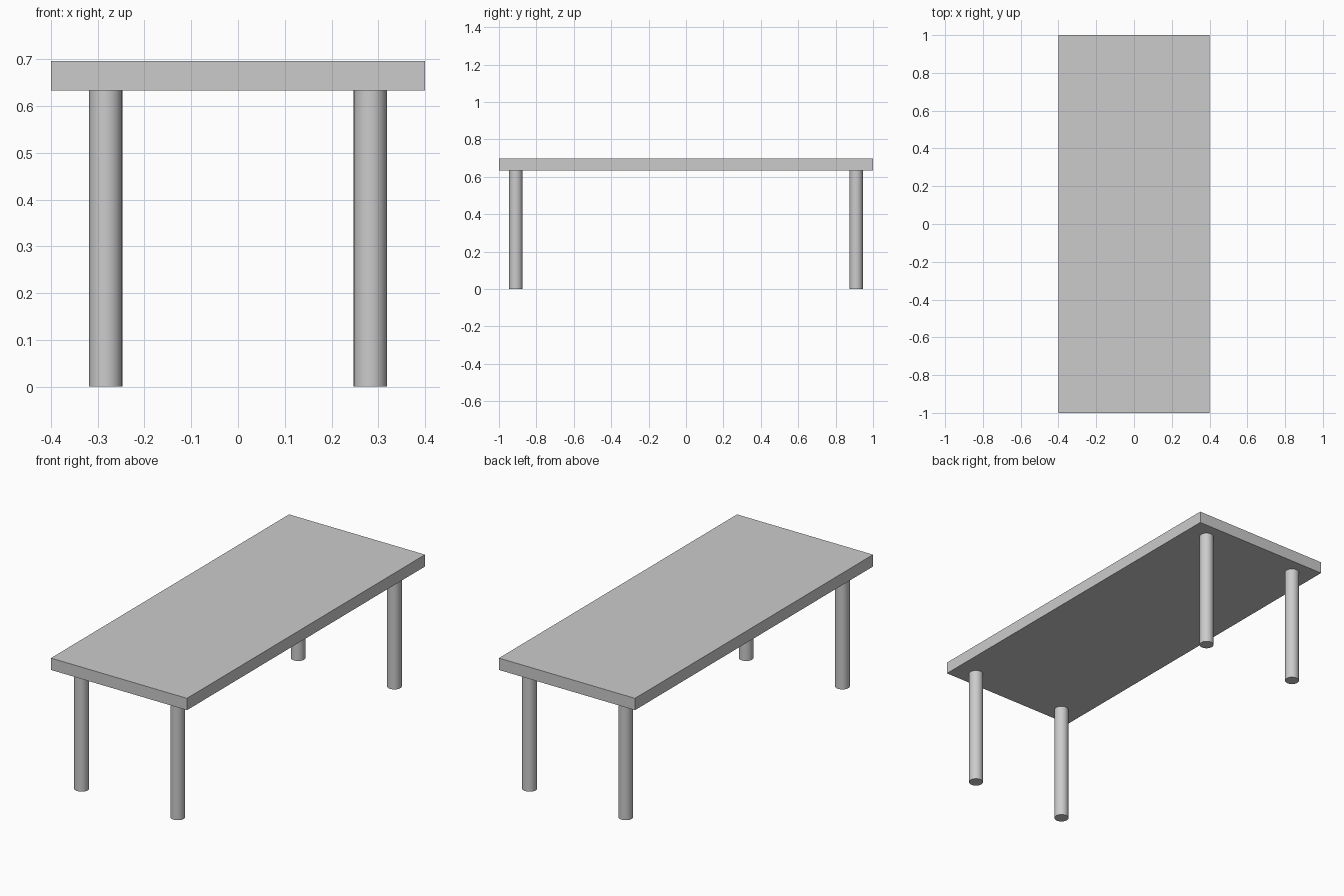
import bpy

if "Cube" in bpy.data.objects:
    bpy.data.objects.remove(bpy.data.objects["Cube"])

TOP_Z, UNDER_Z = 0.697, 0.634
LEG_X, LEG_Y, LEG_R = 0.283, 0.91, 0.0355

# Table top slab
bpy.ops.mesh.primitive_cube_add(size=1, location=(0, 0, (TOP_Z + UNDER_Z) / 2))
top = bpy.context.object
top.name = "table_top"
top.scale = (0.8, 2.0, TOP_Z - UNDER_Z)
bpy.ops.object.transform_apply(location=False, rotation=False, scale=True)


# Round leg running from the floor to the underside
def add_leg(name, x, y):
    bpy.ops.mesh.primitive_cylinder_add(vertices=32, radius=LEG_R, depth=UNDER_Z,
                                        location=(x, y, UNDER_Z / 2))
    leg = bpy.context.object
    leg.name = name
    bpy.ops.object.shade_smooth_by_angle()


for side, sx in (("left", -1), ("right", 1)):
    for end, sy in (("front", -1), ("back", 1)):
        add_leg(f"{end}_{side}_leg", sx * LEG_X, sy * LEG_Y)
